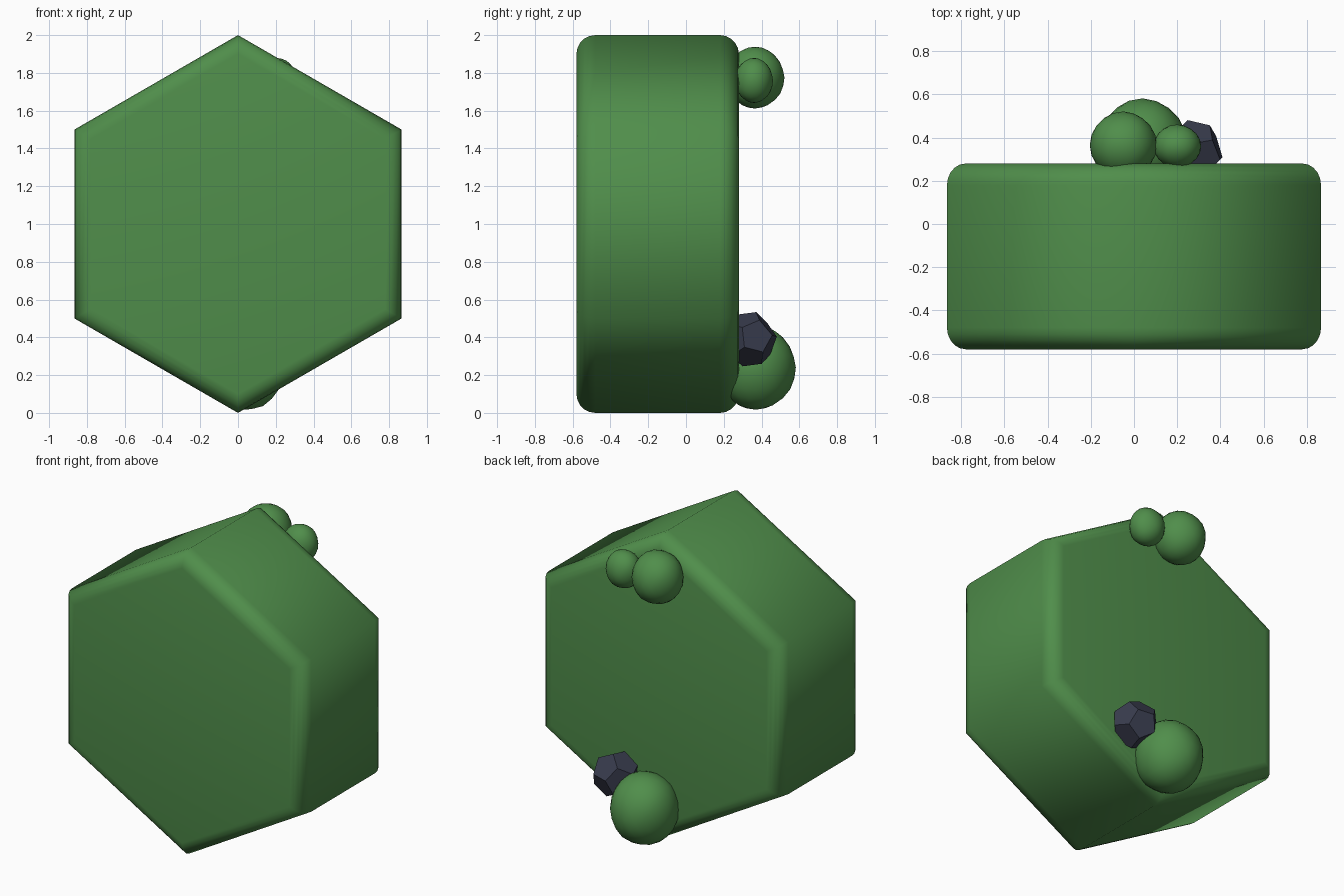
import bpy, bmesh, math
from mathutils import Vector

if "Cube" in bpy.data.objects:
    bpy.data.objects.remove(bpy.data.objects["Cube"])


def material(name, rgb):
    m = bpy.data.materials.new(name)
    m.diffuse_color = (*rgb, 1)
    m.use_nodes = True
    m.node_tree.nodes["Principled BSDF"].inputs["Base Color"].default_value = m.diffuse_color
    return m


GREEN = material("green", (0.08, 0.27, 0.07))
DARK = material("dark_stone", (0.04, 0.045, 0.075))


def finish(bm, name, mat, smooth):
    bmesh.ops.recalc_face_normals(bm, faces=bm.faces[:])
    for f in bm.faces:
        f.smooth = smooth
    me = bpy.data.meshes.new(name)
    bm.to_mesh(me)
    bm.free()
    me.materials.append(mat)
    ob = bpy.data.objects.new(name, me)
    bpy.context.collection.objects.link(ob)
    return ob


# Hexagonal block: rings of six points along y, with rounded front and back rims
def hex_block(y0, y1, radius, rim, steps=5):
    arc = [math.pi / 2 * i / steps for i in range(steps + 1)]
    profile = [(y0 + rim * (1 - math.sin(a)), radius - rim * (1 - math.cos(a))) for a in reversed(arc)]
    profile += [(y1 - rim * (1 - math.sin(a)), radius - rim * (1 - math.cos(a))) for a in arc]
    bm = bmesh.new()
    rings = []
    for y, r in profile:
        rings.append([bm.verts.new((r * math.sin(k * math.pi / 3), y, 1 + r * math.cos(k * math.pi / 3)))
                      for k in range(6)])
    for a, b in zip(rings, rings[1:]):
        for k in range(6):
            bm.faces.new((a[k], a[k - 1], b[k - 1], b[k]))
    bm.faces.new(rings[0])
    bm.faces.new(rings[-1])
    finish(bm, "hex_block", GREEN, True)


# Rounded moss lump
def lump(name, centre, radii):
    bm = bmesh.new()
    bmesh.ops.create_icosphere(bm, subdivisions=3, radius=1)
    for v in bm.verts:
        n = v.co.copy()
        w = 1 + 0.015 * math.sin(5 * n.x + 2) * math.cos(4 * n.z + n.y)
        v.co = Vector([c + r * k * w for c, r, k in zip(centre, radii, n)])
    finish(bm, name, GREEN, True)


# Faceted stone: dodecahedron made as the dual of an icosahedron
def stone(name, centre, radius, rotation):
    src = bmesh.new()
    bmesh.ops.create_icosphere(src, subdivisions=1, radius=1)
    bm = bmesh.new()
    for f in src.faces:
        bm.verts.new(f.calc_center_median().normalized() * radius)
    src.free()
    bmesh.ops.convex_hull(bm, input=bm.verts[:])
    bmesh.ops.dissolve_limit(bm, angle_limit=0.05, verts=bm.verts[:], edges=bm.edges[:])
    ob = finish(bm, name, DARK, False)
    ob.location = centre
    ob.rotation_euler = rotation


hex_block(-0.58, 0.28, 1.0, 0.1)
lump("lower_lump", (0.04, 0.37, 0.24), (0.205, 0.21, 0.225))
lump("upper_lump_large", (-0.05, 0.365, 1.775), (0.155, 0.155, 0.165))
lump("upper_lump_small", (0.20, 0.36, 1.76), (0.11, 0.10, 0.12))
stone("stone", (0.27, 0.335, 0.39), 0.148, (0.4, 0.3, 0.5))
